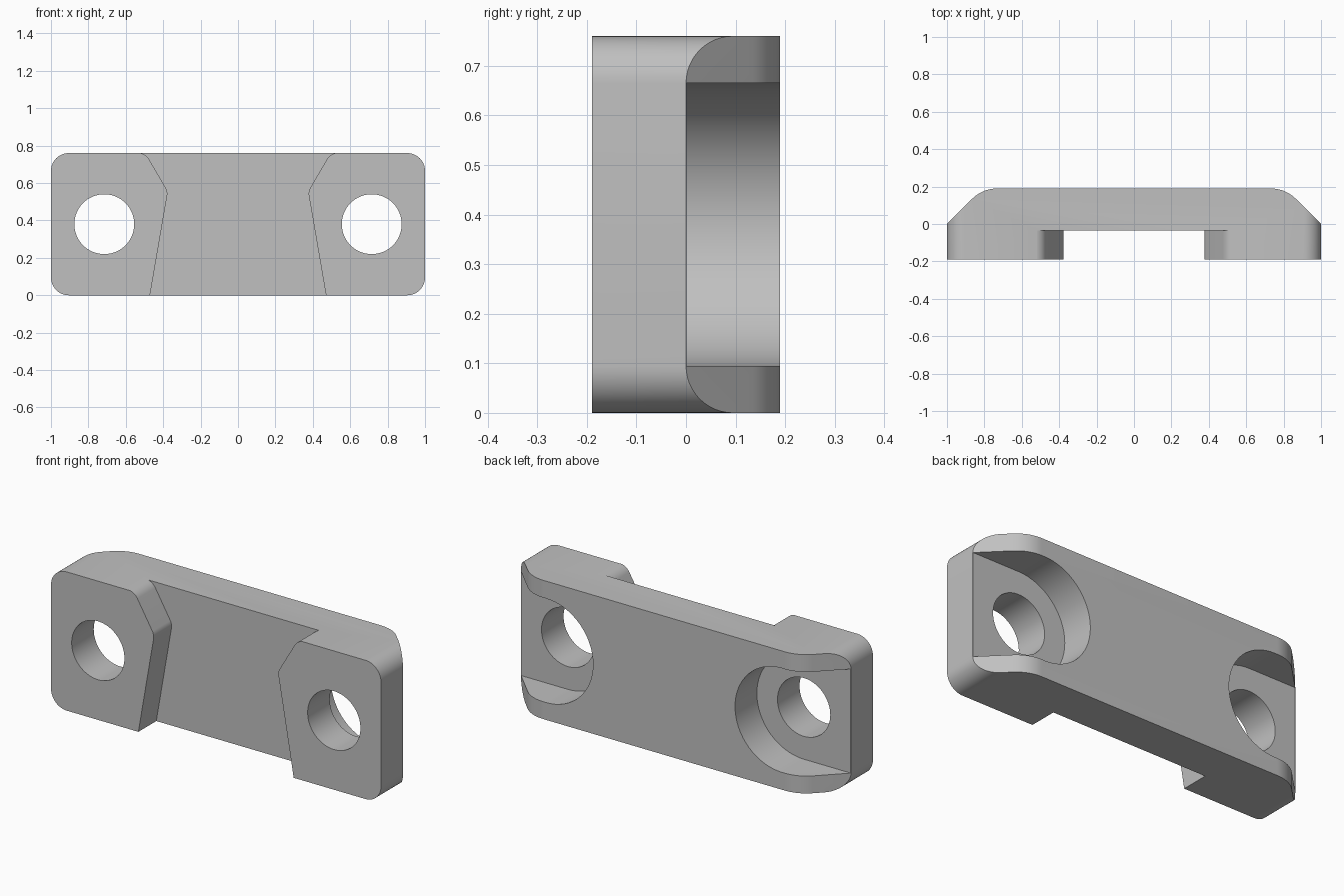
import bpy, bmesh, math
from mathutils import Vector

cube = bpy.data.objects.get("Cube")
if cube:
    bpy.data.objects.remove(cube, do_unlink=True)

LENGTH, HEIGHT, BACK, FRONT = 2.0, 0.76, 0.19, -0.19
MID = HEIGHT / 2
HOLE_X, HOLE_R, RECESS_R = 0.715, 0.16, 0.285

grey = bpy.data.materials.new("plain grey")
grey.use_nodes = True
colour = (0.53, 0.53, 0.53, 1)
grey.diffuse_color = colour
grey.node_tree.nodes["Principled BSDF"].inputs["Base Color"].default_value = colour


def rounded(corners, steps=12):
    """Outline from (x, y, radius) corners, with each radius drawn as an arc."""
    out = []
    for i, (x, y, r) in enumerate(corners):
        p = Vector((x, y))
        if r == 0:
            out.append(p)
            continue
        a = (Vector(corners[i - 1][:2]) - p).normalized()
        b = (Vector(corners[(i + 1) % len(corners)][:2]) - p).normalized()
        half = a.angle(b) / 2
        centre = p + (a + b).normalized() * (r / math.sin(half))
        start = p + a * (r / math.tan(half)) - centre
        end = p + b * (r / math.tan(half)) - centre
        sweep = start.angle(end)
        for k in range(steps + 1):
            t = k / steps
            out.append(centre + (start * math.sin((1 - t) * sweep)
                                 + end * math.sin(t * sweep)) / math.sin(sweep))
    return out


def prism(name, outline, low, high, axis):
    """Extrude an outline along y (outline in x, z) or z (outline in x, y)."""
    def place(p, d):
        return (p[0], d, p[1]) if axis == "y" else (p[0], p[1], d)
    bm = bmesh.new()
    base = bm.faces.new([bm.verts.new(place(p, low)) for p in outline])
    new = bmesh.ops.extrude_face_region(bm, geom=[base])["geom"]
    shift = Vector(place((0, 0), high - low))
    bmesh.ops.translate(bm, vec=shift, verts=[v for v in new if isinstance(v, bmesh.types.BMVert)])
    bmesh.ops.recalc_face_normals(bm, faces=bm.faces)
    mesh = bpy.data.meshes.new(name)
    bm.to_mesh(mesh)
    bm.free()
    mesh.materials.append(grey)
    obj = bpy.data.objects.new(name, mesh)
    bpy.context.collection.objects.link(obj)
    return obj


def combine(target, tool, operation):
    mod = target.modifiers.new(tool.name, "BOOLEAN")
    mod.operation, mod.object, mod.solver = operation, tool, "EXACT"
    bpy.ops.object.select_all(action="DESELECT")
    bpy.context.view_layer.objects.active = target
    target.select_set(True)
    bpy.ops.object.modifier_apply(modifier=mod.name)
    bpy.data.objects.remove(tool, do_unlink=True)


def mirrored(half):
    """Complete a right-hand run of corners with its mirror image."""
    return half + [(-x, y, r) for x, y, r in reversed(half)]


# Plate with rounded corners
plate = prism("mounting_plate", rounded(mirrored([(1, 0, 0.095), (1, HEIGHT, 0.095)])),
              FRONT, 0.4, "y")

# Sloped ends blending into the back
slopes = mirrored([(1.3, -0.5, 0), (1.3, -0.3, 0), (1 - BACK, BACK, 0.19)])
combine(plate, prism("end_slopes", rounded(slopes), -0.2, 1, "z"), "INTERSECT")

# Shaped channel across the front
channel = mirrored([(0.505, -0.2, 0), (0.375, 0.555, 0.06), (0.495, 0.76, 0.07),
                    (0.60, 0.765, 0), (0.60, 1, 0)])
combine(plate, prism("front_channel", rounded(channel), -0.4, -0.035, "y"), "DIFFERENCE")

# Open-ended recess and bolt hole at each end
for side in (-1, 1):
    arc = [math.pi * (0.5 + k / 32) for k in range(33)]
    slot = [(side * (HOLE_X + RECESS_R * math.cos(a)), MID + RECESS_R * math.sin(a)) for a in arc]
    slot += [(side * 1.3, MID - RECESS_R), (side * 1.3, MID + RECESS_R)]
    combine(plate, prism("recess", slot, 0.001, 0.6, "y"), "DIFFERENCE")
    ring = [math.tau * k / 64 for k in range(64)]
    hole = [(side * HOLE_X + HOLE_R * math.cos(a), MID + HOLE_R * math.sin(a)) for a in ring]
    combine(plate, prism("bolt_hole", hole, -0.5, 0.5, "y"), "DIFFERENCE")

bpy.ops.object.shade_smooth_by_angle(angle=math.radians(25))
